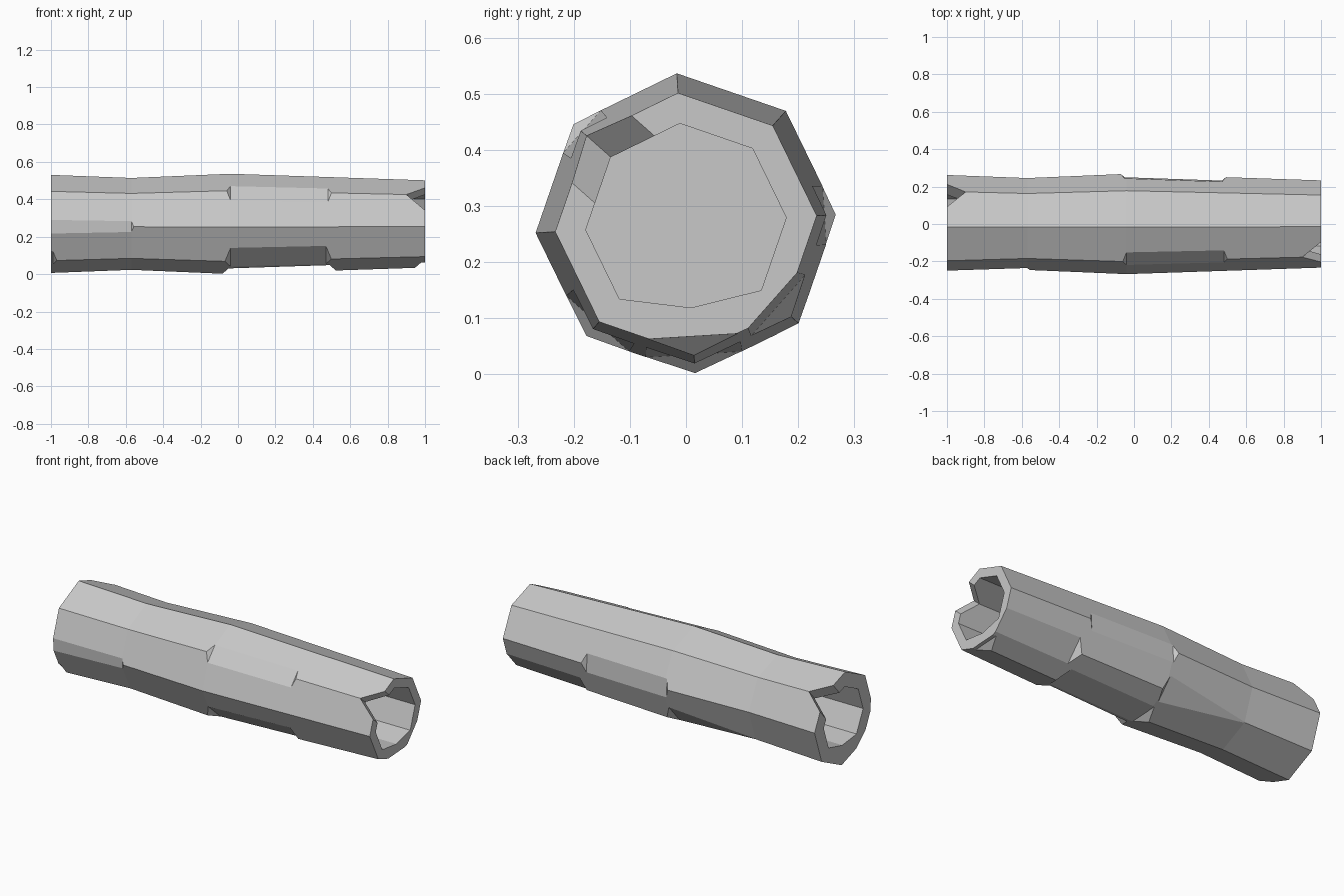
import bpy
from math import sin, cos, radians
from mathutils import Vector

if "Cube" in bpy.data.objects:
    bpy.data.objects.remove(bpy.data.objects["Cube"])

CENTRE_Z = 0.2685
SIDES = 8
PROFILE = [(-1, 0.2625), (-0.57, 0.246), (-0.04, 0.2685), (1, 0.2335)]

grey = bpy.data.materials.new("weathered_grey")
grey.use_nodes = True
grey.diffuse_color = (0.58, 0.58, 0.58, 1)
grey.node_tree.nodes["Principled BSDF"].inputs["Base Color"].default_value = grey.diffuse_color


def directions(k):
    """Outward and sideways directions of ridge k, in the log's cross-section."""
    a = radians(93.5 + 45 * k)
    return Vector((0, cos(a), sin(a))), Vector((0, -sin(a), cos(a)))


def radius(x):
    """Ridge radius of the log at x."""
    for (x0, r0), (x1, r1) in zip(PROFILE, PROFILE[1:]):
        if x <= x1:
            return r0 + (r1 - r0) * (x - x0) / (x1 - x0)
    return PROFILE[-1][1]


def make_object(name, verts, faces):
    mesh = bpy.data.meshes.new(name)
    mesh.from_pydata(verts, [], faces)
    obj = bpy.data.objects.new(name, mesh)
    bpy.context.collection.objects.link(obj)
    mesh.materials.append(grey)
    # consistent outward normals
    import bmesh
    bm = bmesh.new()
    bm.from_mesh(mesh)
    bmesh.ops.recalc_face_normals(bm, faces=bm.faces)
    bm.to_mesh(mesh)
    bm.free()
    return obj


def loft(name, rings):
    n = len(rings[0])
    verts = [p for ring in rings for p in ring]
    faces = [(i * n + j, i * n + (j + 1) % n, (i + 1) * n + (j + 1) % n, (i + 1) * n + j)
             for i in range(len(rings) - 1) for j in range(n)]
    faces += [tuple(range(n)), tuple(range(len(verts) - n, len(verts)))]
    return make_object(name, verts, faces)


def ring(x, r, hollow=False):
    pts = []
    for k in range(SIDES):
        # the hollow is flattened along its bottom ridge
        size = 0.15 if hollow and k == 4 else r
        pts.append(Vector((x, 0, CENTRE_Z)) + directions(k)[0] * size)
    return pts


# Log with a recessed hollow in each end
HOLLOW, DEPTH = 0.179, 0.3
log = loft("hollow_log",
           [ring(-1 + DEPTH, HOLLOW, True), ring(-1, HOLLOW, True)]
           + [ring(x, r) for x, r in PROFILE]
           + [ring(1, HOLLOW, True), ring(1 - DEPTH, HOLLOW, True)])

cutters = []


def chip(k, a, b, cut_a, cut_b):
    """Shave ridge k between a and b, with sloped ends."""
    out, side = directions(k)
    ra, rb = radius(max(a, -1)) - cut_a, radius(min(b, 1)) - cut_b
    outline = [(a, ra), (b, rb), (b + 0.1, rb + 0.1), (a - 0.1, ra + 0.1)]
    cutters.append(loft("chip_cutter", [
        [Vector((x, 0, CENTRE_Z)) + out * r + side * s for x, r in outline]
        for s in (-0.2, 0.2)]))


def notch(k, end):
    """Split the rim at ridge k with a pointed wedge."""
    out, side = directions(k)
    outline = [(0.9 * end, 0), (1.1 * end, 0.16), (1.1 * end, -0.16)]
    cutters.append(loft("notch_cutter", [
        [Vector((x, 0, CENTRE_Z)) + out * r + side * s for x, s in outline]
        for r in (0.12, 0.35)]))


# Ridges run from the top (0) through the front (2) and bottom (4) to the back (6)
chip(1, -0.04, 0.48, 0.021, 0.02)
chip(3, -0.04, 0.47, 0.031, 0.03)
chip(6, -0.05, 0.47, 0.021, 0.022)
chip(4, -0.05, 0.49, 0.035, 0.035)
chip(2, -1.1, -0.57, 0.012, 0.012)
chip(5, 0.53, 1.1, 0.03, 0.03)
chip(5, -0.57, -0.05, 0.001, 0.03)
chip(4, 0.98, 1.1, 0.033, 0.033)
chip(3, -1.1, -0.99, 0.022, 0.022)
notch(1, 1)
notch(7, -1)

# Apply all cuts, then discard the cutters
for c in cutters:
    c.hide_render = True
    mod = log.modifiers.new("cut", "BOOLEAN")
    mod.operation = "DIFFERENCE"
    mod.solver = "EXACT"
    mod.object = c
bpy.context.view_layer.update()
evaluated = log.evaluated_get(bpy.context.evaluated_depsgraph_get())
carved = bpy.data.meshes.new_from_object(evaluated)
log.modifiers.clear()
log.data = carved
for c in cutters:
    bpy.data.objects.remove(c)
carved.materials.clear()
carved.materials.append(grey)
for poly in carved.polygons:
    poly.material_index = 0
    poly.use_smooth = False
